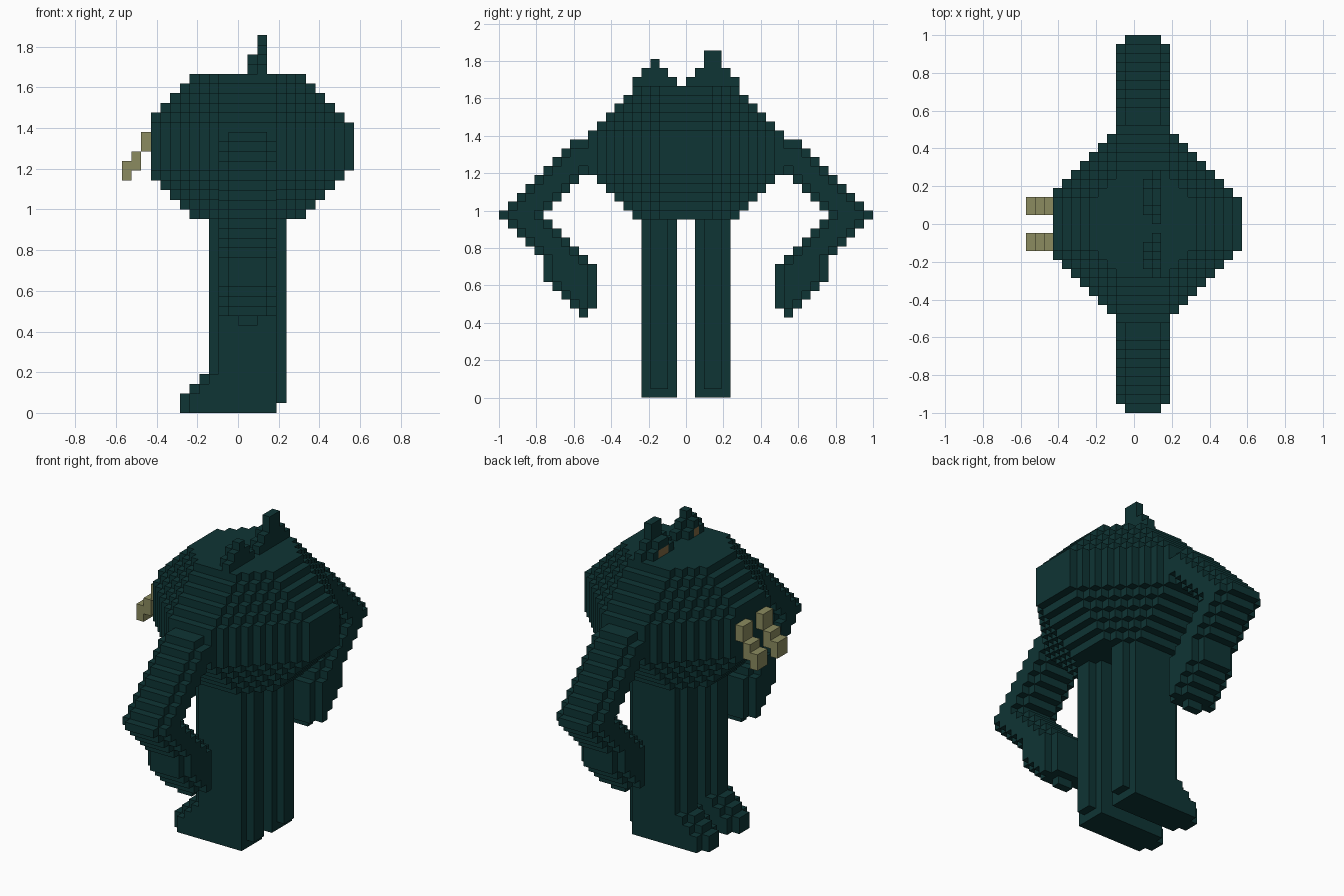
import bpy
import bmesh
from mathutils import Vector

if "Cube" in bpy.data.objects:
    bpy.data.objects.remove(bpy.data.objects["Cube"], do_unlink=True)

UNIT = 1 / 21            # edge of one block
SIDES = ((1, "left"), (-1, "right"))
DIRS = [Vector(d) for d in ((1, 0, 0), (-1, 0, 0), (0, 1, 0),
                            (0, -1, 0), (0, 0, 1), (0, 0, -1))]


def material(name, rgb):
    m = bpy.data.materials.new(name)
    m.use_nodes = True
    m.diffuse_color = (*rgb, 1)
    m.node_tree.nodes["Principled BSDF"].inputs["Base Color"].default_value = (*rgb, 1)
    return m


teal = material("dark_teal", (0.0045, 0.035, 0.035))
ivory = material("ivory", (0.26, 0.26, 0.115))
brown = material("ear_brown", (0.22, 0.14, 0.055))


def box(x0, x1, y0, y1, z0, z1):
    """All block cells in a range, upper ends excluded."""
    return {(x, y, z) for x in range(x0, x1)
            for y in range(y0, y1) for z in range(z0, z1)}


def mirror(cells, side):
    return cells if side > 0 else {(x, -1 - y, z) for x, y, z in cells}


def build(name, cells, mat):
    """Skin a set of cells with its exposed square faces."""
    bm = bmesh.new()
    for cell in cells:
        mid = Vector(cell) + Vector((-11.5, 0.5, 0.5))
        for d in DIRS:
            if tuple(int(c) for c in Vector(cell) + d) in cells:
                continue
            u = Vector((d.y, d.z, d.x))
            w = d.cross(u)
            corners = (-u - w, u - w, u + w, w - u)
            bm.faces.new([bm.verts.new((mid + (d + c) / 2) * UNIT) for c in corners])
    bmesh.ops.remove_doubles(bm, verts=bm.verts, dist=UNIT / 10)
    mesh = bpy.data.meshes.new(name)
    bm.to_mesh(mesh)
    bm.free()
    mesh.materials.append(mat)
    ob = bpy.data.objects.new(name, mesh)
    bpy.context.collection.objects.link(ob)
    return ob


# Body: octagonal tiers, widest in the middle, cut flat at the face
body = set()
for z in range(20, 35):
    half = min(z - 14, 40 - z, 11)
    for x, y, _ in box(3, 24, -11, 11, z, z + 1):
        a = x - 13 if x >= 13 else 12 - x
        b = y if y >= 0 else -1 - y
        if max(a, b) < half and a + b <= half + 1:
            body.add((x, y, z))
build("body", body, teal)

# Arms: bent side profile, with the outer columns shrunk by one block
profile = set()
for z in range(9, 29):
    inner = 8 if z > 25 else 36 - z if z > 20 else max(z - 4, 10)
    outer = 41 - z if z >= 20 else z + 1 if z >= 15 else min(z + 3, 16)
    profile |= {(y, z) for y in range(inner, outer)}
profile.discard((10, 9))
shrunk = {(y, z) for y, z in profile
          if {(y + 1, z), (y - 1, z), (y, z + 1), (y, z - 1)} <= profile}
arm = set()
for x in range(10, 16):
    for y, z in (shrunk if x in (10, 15) else profile):
        if z > 9 or x in (12, 13):
            arm.add((x, y, z))

# Legs: chamfered posts with a stepped toe
leg = box(10, 16, 1, 5, 0, 20) | box(16, 17, 2, 4, 1, 20) | box(9, 10, 2, 4, 4, 20)
for top, toe in ((2, 6), (3, 7), (4, 8)):
    leg |= box(toe, toe + 1, 2, 4, 0, top) | box(toe + 1, 10, 1, 5, 0, top)

# Tusks: three descending steps
tusk = box(2, 3, 1, 3, 27, 29) | box(1, 2, 1, 3, 25, 27) | box(0, 1, 1, 3, 24, 26)

for side, label in SIDES:
    build(label + "_arm", mirror(arm, side), teal)
    build(label + "_leg", mirror(leg, side), teal)
    build(label + "_tusk", mirror(tusk, side), ivory)

# Ears: uneven stepped triangles with a coloured inner patch
tall_inner = box(13, 14, 2, 4, 35, 36)
tall_ear = (box(14, 15, 0, 6, 35, 36) | box(14, 15, 1, 5, 36, 37)
            | box(14, 15, 2, 4, 37, 39) | box(13, 14, 1, 5, 35, 36)
            | box(13, 14, 2, 4, 36, 37)) - tall_inner
short_inner = box(13, 14, -4, -3, 35, 36)
short_ear = (box(14, 15, -6, -1, 35, 36) | box(14, 15, -5, -2, 36, 37)
             | box(14, 15, -4, -3, 37, 38) | box(13, 14, -5, -2, 35, 36)
             | box(13, 14, -4, -3, 36, 37)) - short_inner
build("tall_ear", tall_ear, teal)
build("short_ear", short_ear, teal)
build("tall_ear_inner", tall_inner, brown)
build("short_ear_inner", short_inner, brown)
